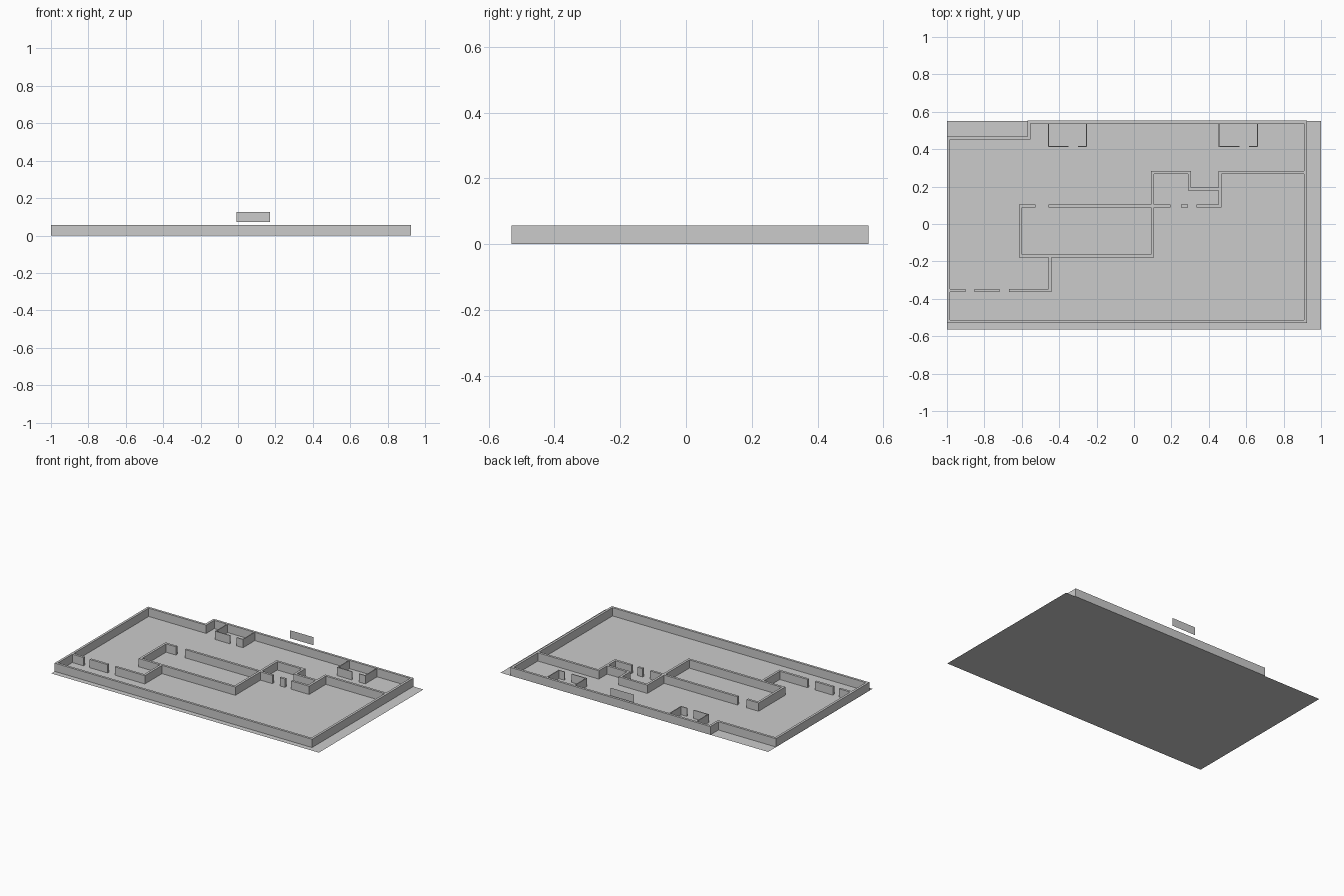
import bpy, bmesh
from mathutils import Vector

if "Cube" in bpy.data.objects:
    bpy.data.objects.remove(bpy.data.objects["Cube"])

HEIGHT, THICK, THIN = 0.057, 0.016, 0.006


def finish(name, bm):
    bmesh.ops.recalc_face_normals(bm, faces=bm.faces)
    mesh = bpy.data.meshes.new(name)
    bm.to_mesh(mesh)
    bm.free()
    obj = bpy.data.objects.new(name, mesh)
    bpy.context.collection.objects.link(obj)
    return obj


def wall(name, points, closed=False, t=THICK):
    """Solid wall with mitred corners along a centre line."""
    pts = [Vector(p) for p in points]
    n = len(pts)
    bm = bmesh.new()
    rings = []
    for i, p in enumerate(pts):
        normals = []
        for a, b in ((i - 1, i), (i, i + 1)):
            if closed or (a >= 0 and b < n):
                d = (pts[b % n] - pts[a % n]).normalized()
                normals.append(Vector((-d.y, d.x)))
        m = normals[0]
        if len(normals) == 2:
            m = (normals[0] + normals[1]) / (1 + normals[0].dot(normals[1]))
        l, r = p + m * t / 2, p - m * t / 2
        rings.append([bm.verts.new((q.x, q.y, z)) for q, z in
                      ((l, 0.001), (r, 0.001), (r, HEIGHT), (l, HEIGHT))])
    for i in range(n if closed else n - 1):
        a, b = rings[i], rings[(i + 1) % n]
        for k in range(4):
            j = (k + 1) % 4
            bm.faces.new((a[k], a[j], b[j], b[k]))
    if not closed:
        bm.faces.new(rings[0])
        bm.faces.new(rings[-1])
    return finish(name, bm)


def quad(name, corners):
    bm = bmesh.new()
    bm.faces.new([bm.verts.new(c) for c in corners])
    return finish(name, bm)


# Ground sheet; its face points upward
ground = quad("ground", [(-1, -0.565, 0), (1, -0.565, 0), (1, 0.552, 0), (-1, 0.552, 0)])
if ground.data.polygons[0].normal.z < 0:
    ground.data.flip_normals()

# Floating panel behind the back wall
quad("floating_panel", [(-0.008, 0.565, 0.072), (0.17, 0.565, 0.072),
                        (0.17, 0.565, 0.126), (-0.008, 0.565, 0.126)])

# Perimeter
wall("outer_wall", [(-0.992, -0.522), (0.917, -0.522), (0.917, 0.546),
                    (-0.562, 0.546), (-0.562, 0.460), (-0.992, 0.460)], closed=True)

# Inner rooms
wall("right_room_wall", [(0.909, 0.276), (0.461, 0.276), (0.461, 0.097), (0.335, 0.097)])
wall("centre_room_wall", [(0.453, 0.188), (0.296, 0.188), (0.296, 0.276), (0.098, 0.276),
                          (0.098, -0.172), (-0.608, -0.172), (-0.608, 0.097), (-0.527, 0.097)])
wall("lower_left_wall", [(-0.450, -0.180), (-0.450, -0.355), (-0.667, -0.355)])

# Straight wall pieces between doorways
for y, spans in ((0.097, ((-0.458, 0.09), (0.106, 0.195), (0.25, 0.288))),
                 (-0.355, ((-0.854, -0.72), (-0.984, -0.9)))):
    for x0, x1 in spans:
        wall("door_wall", [(x0, y), (x1, y)])

# Two thin-walled booths against the back wall
for x0, x1 in ((-0.457, -0.254), (0.455, 0.660)):
    wall("booth_left", [(x0, 0.538), (x0, 0.415), (x0 + 0.108, 0.415)], t=THIN)
    wall("booth_right", [(x1 - 0.045, 0.415), (x1, 0.415), (x1, 0.538)], t=THIN)
